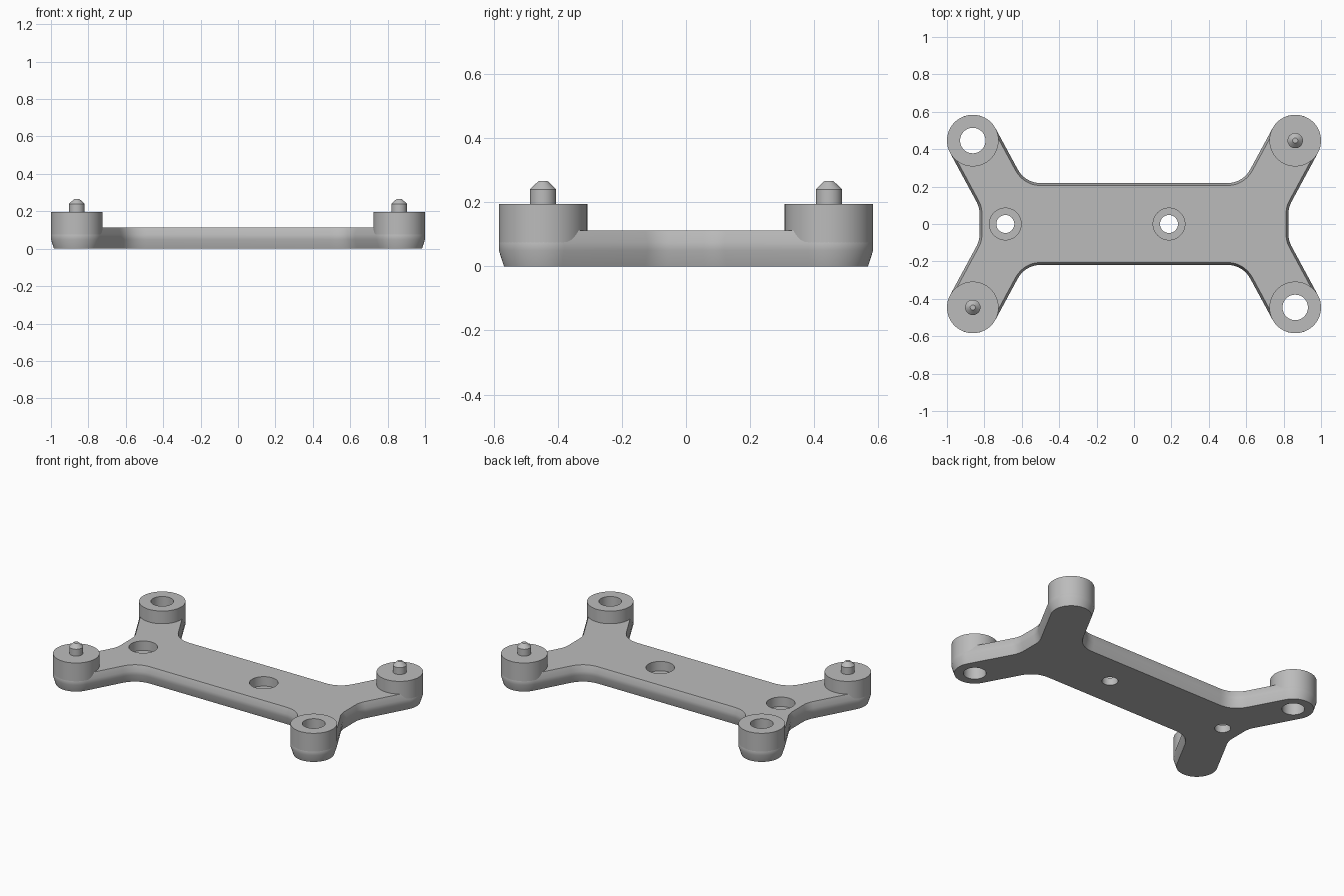
import bpy, bmesh
from math import sin, cos, pi, radians
from mathutils import Vector

cube = bpy.data.objects.get("Cube")
if cube:
    bpy.data.objects.remove(cube, do_unlink=True)

HUB_X, HUB_Y, HUB_R = 0.862, 0.446, 0.138
PLATE_Z, HUB_Z = 0.112, 0.195
SEAM_Z = 0.075
WAIST_X, SIDE_Y = 0.826, 0.218
ARM = radians(61.6)

grey = bpy.data.materials.new("plain grey")
grey.use_nodes = True
grey.diffuse_color = (0.5, 0.5, 0.5, 1)
grey.node_tree.nodes["Principled BSDF"].inputs["Base Color"].default_value = (0.5, 0.5, 0.5, 1)


def loft(name, rings, loop=False):
    """Skin a stack of equal rings; cap the ends, or join last to first."""
    bm = bmesh.new()
    rows = [[bm.verts.new(p) for p in ring] for ring in rings]
    n = len(rows[0])
    pairs = list(zip(rows, rows[1:]))
    if loop:
        pairs.append((rows[-1], rows[0]))
    else:
        bm.faces.new(rows[0])
        bm.faces.new(rows[-1])
    for a, b in pairs:
        for i in range(n):
            j = (i + 1) % n
            bm.faces.new((a[i], a[j], b[j], b[i]))
    bmesh.ops.recalc_face_normals(bm, faces=bm.faces)
    mesh = bpy.data.meshes.new(name)
    bm.to_mesh(mesh)
    bm.free()
    mesh.materials.append(grey)
    obj = bpy.data.objects.new(name, mesh)
    bpy.context.collection.objects.link(obj)
    return obj


def lathe(name, x, y, profile, loop=False, n=64):
    """Turn (radius, height) points about a vertical axis."""
    rings = [[(x + r * cos(2 * pi * i / n), y + r * sin(2 * pi * i / n), z)
              for i in range(n)] for r, z in profile]
    return loft(name, rings, loop)


def select_only(obj):
    bpy.ops.object.select_all(action='DESELECT')
    obj.select_set(True)
    bpy.context.view_layer.objects.active = obj


def smooth(obj):
    select_only(obj)
    bpy.ops.object.shade_smooth_by_angle(angle=radians(30))


def fillet(start, corner, end, steps=10):
    """Soft bend from start to end around a corner."""
    pts = []
    for i in range(steps + 1):
        t = i / steps
        pts.append(start * (1 - t) ** 2 + corner * 2 * t * (1 - t) + end * t * t)
    return pts


def cut(obj, x, y, profile):
    cutter = lathe("cutter", x, y, profile)
    cutter.hide_render = True
    mod = obj.modifiers.new("hole", 'BOOLEAN')
    mod.operation = 'DIFFERENCE'
    mod.solver = 'EXACT'
    mod.object = cutter
    select_only(obj)
    bpy.ops.object.modifier_apply(modifier=mod.name)
    bpy.data.objects.remove(cutter, do_unlink=True)


# One quarter of the plate outline: waist bend, round arm end, side bend
hub = Vector((HUB_X, HUB_Y))
along = Vector((cos(ARM), sin(ARM)))
across = Vector((sin(ARM), -cos(ARM)))
outer, inner = hub + across * HUB_R, hub - across * HUB_R
waist = outer - along * ((outer.x - WAIST_X) / along.x)
side = inner - along * ((inner.y - SIDE_Y) / along.y)
quarter = fillet(waist - Vector((0, 0.035)), waist, waist + along * 0.035)
for i in range(33):
    a = ARM - pi / 2 + pi * i / 32
    quarter.append(hub + Vector((cos(a), sin(a))) * HUB_R)
quarter += fillet(side + along * 0.09, side, side - Vector((0.09, 0)))

# Mirror it into the whole outline
half = quarter + [Vector((-p.x, p.y)) for p in reversed(quarter)]
outline = half + [Vector((p.x, -p.y)) for p in reversed(half)]


def inset(points, d):
    out = []
    for i, p in enumerate(points):
        e1 = (p - points[i - 1]).normalized()
        e2 = (points[(i + 1) % len(points)] - p).normalized()
        t = (e1 + e2).normalized()
        out.append(p + Vector((-t.y, t.x)) * d)
    return out


# Plate with softly tapered lower and upper edges
levels = [(0.016, 0), (0, 0.05), (0, SEAM_Z), (0.013, PLATE_Z)]
plate = loft("plate", [[(p.x, p.y, z) for p in inset(outline, d)] for d, z in levels])

# Counterbored screw holes along the middle
for x in (-0.688, 0.187):
    cut(plate, x, 0, [(0.048, -0.1), (0.048, 0.05), (0.085, 0.05), (0.085, 0.2)])

# Corner bosses: sockets on one diagonal, pegs on the other
SOCKET_R = 0.068
for sx, sy, where in ((1, -1, "front_left"), (-1, 1, "back_right")):
    x, y = sx * HUB_X, sy * HUB_Y
    cut(plate, x, y, [(SOCKET_R, -0.1), (SOCKET_R, 0.3)])
    smooth(lathe(where + "_socket_boss", x, y,
                 [(SOCKET_R, SEAM_Z), (HUB_R, SEAM_Z), (HUB_R, HUB_Z), (SOCKET_R, HUB_Z)],
                 loop=True))
for sx, sy, where in ((-1, -1, "front_right"), (1, 1, "back_left")):
    x, y = sx * HUB_X, sy * HUB_Y
    smooth(lathe(where + "_peg_boss", x, y, [(HUB_R, SEAM_Z), (HUB_R, HUB_Z)]))
    smooth(lathe(where + "_peg", x, y,
                 [(0.041, HUB_Z - 0.01), (0.041, 0.24), (0.014, 0.266)]))
smooth(plate)
